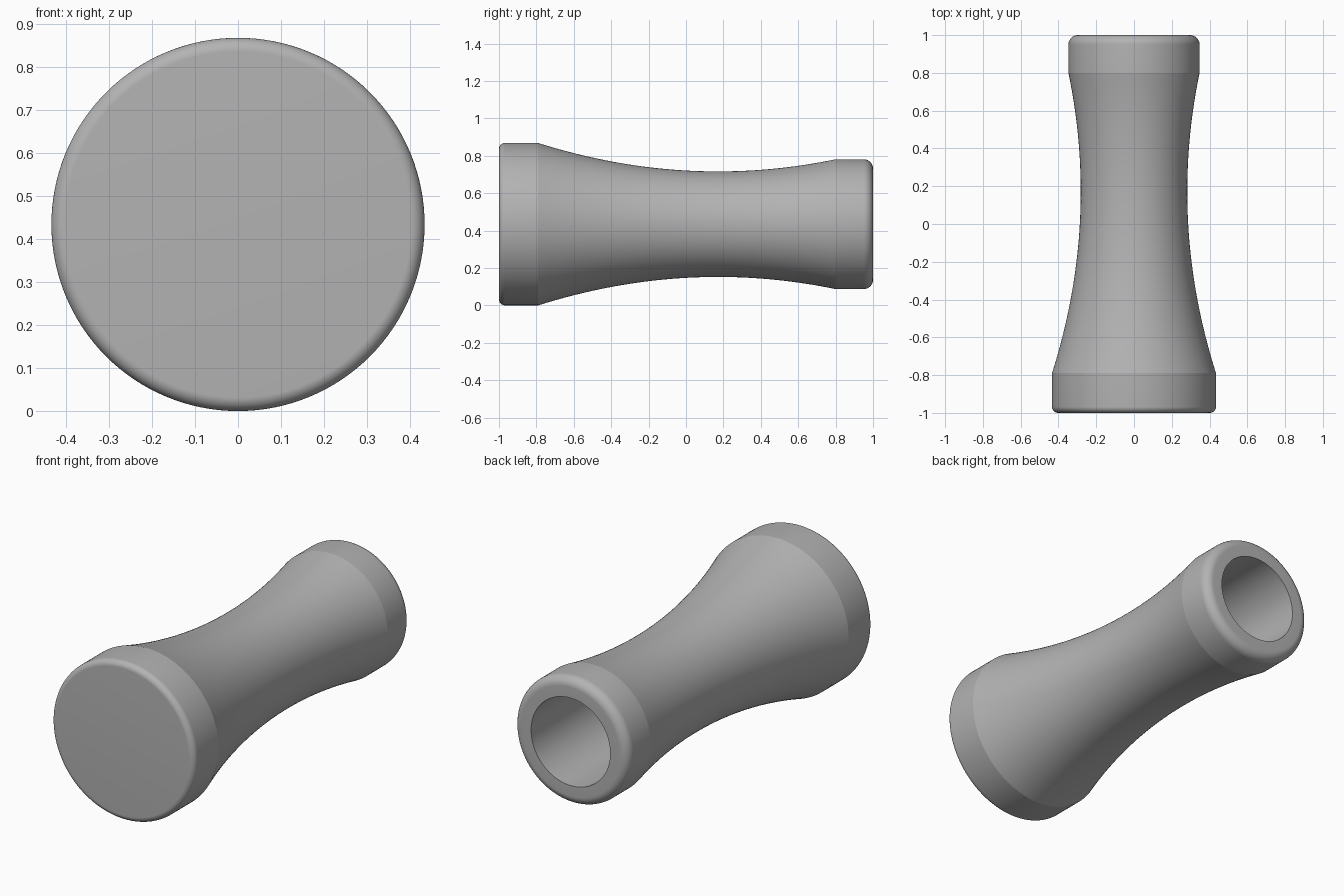
import bpy
import bmesh
import math
from mathutils import Vector, Matrix

cube = bpy.data.objects.get("Cube")
if cube:
    bpy.data.objects.remove(cube)

FRONT_R, BACK_R, WAIST_R, HOLE_R = 0.434, 0.347, 0.282, 0.24
FRONT_BAND, BACK_BAND = -0.79, 0.80
HOLE_BOTTOM = -0.80
SIDES = 128

grey = bpy.data.materials.new("plain grey")
grey.use_nodes = True
colour = (0.45, 0.45, 0.45, 1)
grey.diffuse_color = colour
grey.node_tree.nodes["Principled BSDF"].inputs["Base Color"].default_value = colour


def rounded_corner(r, y, radius, start, steps=12):
    """Quarter circle of (radius, y) points around a corner centre."""
    return [(r + radius * math.cos(a), y + radius * math.sin(a))
            for a in (math.radians(start + 90 * i / steps) for i in range(steps + 1))]


def waist_curve(steps=40):
    """Concave curve from the front band to the back band."""
    front_rise, back_rise = FRONT_R - WAIST_R, BACK_R - WAIST_R
    ratio = math.sqrt(front_rise / back_rise)
    low = (ratio * BACK_BAND + FRONT_BAND) / (1 + ratio)
    bend = front_rise / (low - FRONT_BAND) ** 2
    ys = [FRONT_BAND + (BACK_BAND - FRONT_BAND) * i / steps for i in range(steps + 1)]
    return [(WAIST_R + bend * (y - low) ** 2, y) for y in ys]


# Profile: closed front, bands, waist, rounded rim, then the blind bore
front_round, back_round = 0.032, 0.05
profile = [(0, -1)]
profile += rounded_corner(FRONT_R - front_round, -1 + front_round, front_round, -90)
profile += waist_curve()
profile += rounded_corner(BACK_R - back_round, 1 - back_round, back_round, 0)
profile += [(HOLE_R, 1), (HOLE_R, HOLE_BOTTOM), (0, HOLE_BOTTOM)]

# Lathe the profile around the y axis
bm = bmesh.new()
verts = [bm.verts.new((r, y, 0)) for r, y in profile]
edges = [bm.edges.new(pair) for pair in zip(verts, verts[1:])]
bmesh.ops.spin(bm, geom=verts + edges, cent=Vector(), axis=(0, 1, 0),
               angle=math.tau, steps=SIDES, use_duplicate=False)
bmesh.ops.remove_doubles(bm, verts=bm.verts, dist=1e-5)
bmesh.ops.recalc_face_normals(bm, faces=bm.faces)
bmesh.ops.transform(bm, matrix=Matrix.Translation((0, 0, FRONT_R)), verts=bm.verts)

mesh = bpy.data.meshes.new("hollow_handle")
bm.to_mesh(mesh)
bm.free()
mesh.materials.append(grey)
handle = bpy.data.objects.new("hollow_handle", mesh)
bpy.context.collection.objects.link(handle)

# Smooth shading with crisp band edges
bpy.ops.object.select_all(action="DESELECT")
handle.select_set(True)
bpy.context.view_layer.objects.active = handle
bpy.ops.object.shade_smooth_by_angle(angle=math.radians(9))
